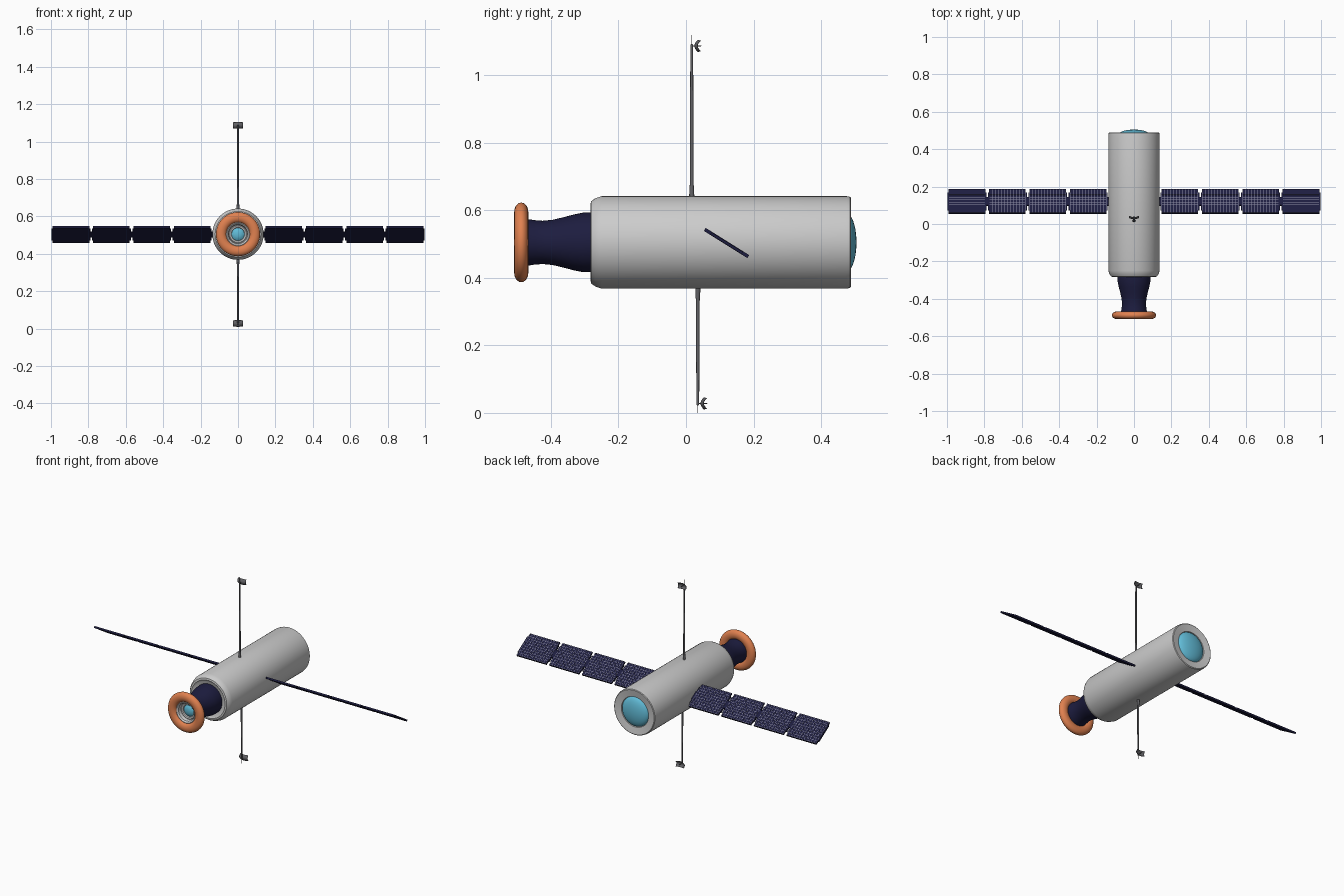
import bpy, bmesh, math
from mathutils import Matrix, Vector

if "Cube" in bpy.data.objects:
    bpy.data.objects.remove(bpy.data.objects["Cube"])

AXIS_Z = 0.505


def material(name, rgb):
    m = bpy.data.materials.new(name)
    m.diffuse_color = (*rgb, 1)
    m.use_nodes = True
    m.node_tree.nodes["Principled BSDF"].inputs["Base Color"].default_value = m.diffuse_color
    return m


NAVY = material("navy", (0.012, 0.012, 0.05))
ORANGE = material("orange", (0.75, 0.22, 0.08))
BLUE = material("glass_blue", (0.12, 0.5, 0.68))
DARK = material("dark_metal", (0.12, 0.12, 0.13))
LINE = material("grid_line", (0.25, 0.25, 0.35))


def finish(name, bm, mat=None, angle=35):
    bmesh.ops.remove_doubles(bm, verts=bm.verts, dist=1e-5)
    bmesh.ops.recalc_face_normals(bm, faces=bm.faces)
    me = bpy.data.meshes.new(name)
    bm.to_mesh(me)
    bm.free()
    ob = bpy.data.objects.new(name, me)
    bpy.context.collection.objects.link(ob)
    if mat:
        me.materials.append(mat)
    bpy.ops.object.select_all(action='DESELECT')
    ob.select_set(True)
    bpy.context.view_layer.objects.active = ob
    bpy.ops.object.shade_smooth_by_angle(angle=math.radians(angle))
    return ob


def lathe(name, profile, mat=None, axis='Y', at=(0, 0, AXIS_Z), steps=64, closed=False):
    """Revolve (radius, height) points round an axis."""
    bm = bmesh.new()
    direction = Vector((0, 1, 0)) if axis == 'Y' else Vector((0, 0, 1))
    vs = [bm.verts.new(Vector((r, 0, 0)) + direction * h + Vector(at)) for r, h in profile]
    es = [bm.edges.new(p) for p in zip(vs, vs[1:])]
    if closed:
        es.append(bm.edges.new((vs[-1], vs[0])))
    bmesh.ops.spin(bm, geom=vs + es, cent=at, axis=direction,
                   angle=2 * math.pi, steps=steps, use_merge=True)
    return finish(name, bm, mat)


def box(bm, size, centre):
    bmesh.ops.create_cube(bm, size=1, matrix=Matrix.Translation(centre) @ Matrix.Diagonal((*size, 1)))


# main hull with chamfered front and recessed rear face
lathe("hull", [(0, -0.275), (0.1, -0.275), (0.112, -0.283), (0.122, -0.281), (0.131, -0.268),
               (0.137, -0.25), (0.137, 0.475), (0.135, 0.486), (0.131, 0.489),
               (0.09, 0.482), (0.088, 0.475), (0, 0.475)])

# rear window dome
dome = [(0.088 * math.cos(t), 0.473 + 0.032 * math.sin(t))
        for t in [i * math.pi / 20 for i in range(11)]]
lathe("rear_window", dome, BLUE)

# docking neck
lathe("docking_neck", [(0.088, -0.27), (0.088, -0.305), (0.082, -0.335), (0.074, -0.365),
                       (0.067, -0.395), (0.064, -0.425), (0.066, -0.45), (0.07, -0.475)], NAVY)

# docking ring, an oval section
ring = []
for i in range(20):
    t = 2 * math.pi * i / 20
    ring.append((0.09 + 0.028 * math.cos(t), -0.488 + 0.021 * math.sin(t)))
lathe("docking_ring", ring, ORANGE, closed=True)

# hatch collar and glass inside the ring
lathe("hatch_collar", [(0.068, -0.475), (0.066, -0.492), (0.06, -0.495), (0.052, -0.488),
                       (0.048, -0.47), (0.044, -0.472), (0.036, -0.47), (0.034, -0.46), (0, -0.46)])
lathe("hatch_window", [(0.034, -0.462), (0.026, -0.468), (0.014, -0.472), (0, -0.473)], BLUE, steps=32)

# solar wings: four hinged panels per side, tilted about x
TILT = Matrix.Translation((0, 0.12, 0.503)) @ Matrix.Rotation(math.radians(-32), 4, 'X')
PITCH, WIDE, DEEP, THICK = 0.216, 0.196, 0.152, 0.01
COLS, ROWS = 12, 9
for side, label in ((1, "right"), (-1, "left")):
    panels, lines, hinges = bmesh.new(), bmesh.new(), bmesh.new()
    for n in range(4):
        cx = side * (0.245 + n * PITCH)
        # panel slab with small stepped ends
        box(panels, (WIDE, DEEP, THICK), (cx, 0, 0))
        box(panels, (WIDE + 0.012, DEEP * 0.72, THICK * 0.8), (cx, 0, 0))
        for c in range(COLS + 1):
            x = cx + (c / COLS - 0.5) * (WIDE - 0.004)
            box(lines, (0.0018, DEEP - 0.004, 0.001), (x, 0, THICK / 2))
        for r in range(ROWS + 1):
            y = (r / ROWS - 0.5) * (DEEP - 0.006)
            box(lines, (WIDE - 0.004, 0.0018, 0.001), (cx, y, THICK / 2))
        # hinge bar towards the hull
        box(hinges, (0.03, 0.05, 0.008), (cx - side * PITCH / 2, 0, 0))
    for bm, part, mat in ((panels, "solar_panels", NAVY), (lines, "solar_grid", LINE),
                          (hinges, "solar_hinges", NAVY)):
        ob = finish(f"{label}_{part}", bm, mat)
        ob.data.transform(TILT)


# antenna masts with a dish at each end
def antenna(label, y, start, dish_z, tip):
    s = 1 if tip > start else -1
    length = abs(dish_z - start)
    lathe(f"{label}_mast", [(0, 0), (0.008, 0), (0.007, s * 0.03), (0.0055, s * 0.05),
                            (0.005, s * length * 0.6), (0.004, s * length), (0.004, s * (length + 0.004)),
                            (0.001, s * (length + 0.006)), (0.0008, s * abs(tip - start)),
                            (0, s * abs(tip - start))],
          DARK, 'Z', (0, y, start), 16)
    # rectangular-cut curved dish facing the rear
    bm = bmesh.new()
    bmesh.ops.create_grid(bm, x_segments=12, y_segments=10, size=1)
    for v in bm.verts:
        u, w = v.co.x, v.co.y
        v.co = (0.028 * u * (1 - 0.1 * w * w), y + 0.008 + 0.008 * u * u + 0.01 * w * w,
                dish_z + 0.018 * w * (1 - 0.1 * u * u))
    dish = finish(f"{label}_dish", bm, DARK)
    mod = dish.modifiers.new("thickness", 'SOLIDIFY')
    mod.thickness = 0.002
    # dish feed
    lathe(f"{label}_feed", [(0, 0), (0.002, 0), (0.002, 0.024), (0.0005, 0.029), (0, 0.029)],
          DARK, 'Y', (0, y, dish_z), 10)


antenna("upper", 0.017, 0.63, 1.087, 1.12)
antenna("lower", 0.035, 0.38, 0.028, 0.0)
